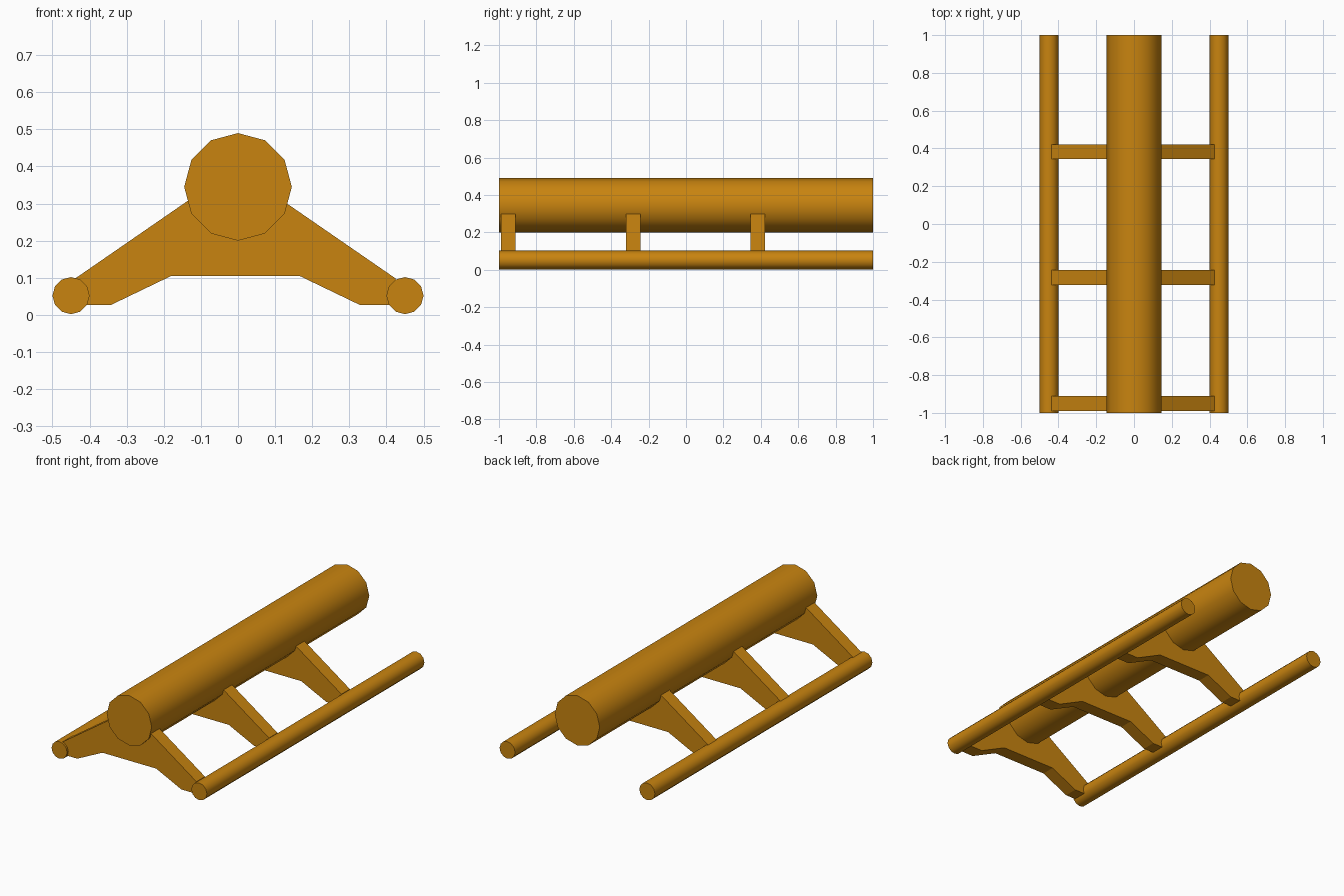
import bpy, bmesh
from math import radians

if "Cube" in bpy.data.objects:
    bpy.data.objects.remove(bpy.data.objects["Cube"])

mat = bpy.data.materials.new("orange")
mat.diffuse_color = (0.58, 0.23, 0.005, 1)
mat.use_nodes = True
mat.node_tree.nodes["Principled BSDF"].inputs["Base Color"].default_value = mat.diffuse_color


def tube(name, x, z, radius):
    """Twelve-sided bar running the full length along y."""
    bpy.ops.mesh.primitive_cylinder_add(vertices=12, radius=radius, depth=2,
                                        location=(x, 0, z), rotation=(radians(90), 0, 0))
    ob = bpy.context.object
    ob.name = name
    ob.data.materials.append(mat)
    bpy.ops.object.transform_apply(location=False, rotation=True, scale=True)
    bpy.ops.object.shade_smooth_by_angle(angle=radians(40))


def rib(name, y, profile, thickness):
    """Flat bracket: an x-z profile extruded along y."""
    bm = bmesh.new()
    face = bm.faces.new([bm.verts.new((x, -thickness / 2, z)) for x, z in profile])
    ext = bmesh.ops.extrude_face_region(bm, geom=[face])
    verts = [v for v in ext["geom"] if isinstance(v, bmesh.types.BMVert)]
    bmesh.ops.translate(bm, verts=verts, vec=(0, thickness, 0))
    bmesh.ops.recalc_face_normals(bm, faces=bm.faces)
    me = bpy.data.meshes.new(name)
    bm.to_mesh(me)
    bm.free()
    me.materials.append(mat)
    ob = bpy.data.objects.new(name, me)
    ob.location = (-0.007, y, 0)
    bpy.context.collection.objects.link(ob)


# Main tube and the two side rails
tube("main_tube", 0, 0.345, 0.145)
tube("left_rail", -0.45, 0.052, 0.05)
tube("right_rail", 0.45, 0.052, 0.05)

# Arched brackets, half profile mirrored about the centre
half = [(0.173, 0.105), (0.335, 0.027), (0.432, 0.027), (0.432, 0.098), (0.1, 0.327)]
profile = half + [(-x, z) for x, z in reversed(half)]
for i, y in enumerate((-0.95, -0.283, 0.383)):
    rib(f"bracket_{i + 1}", y, profile, 0.078)
